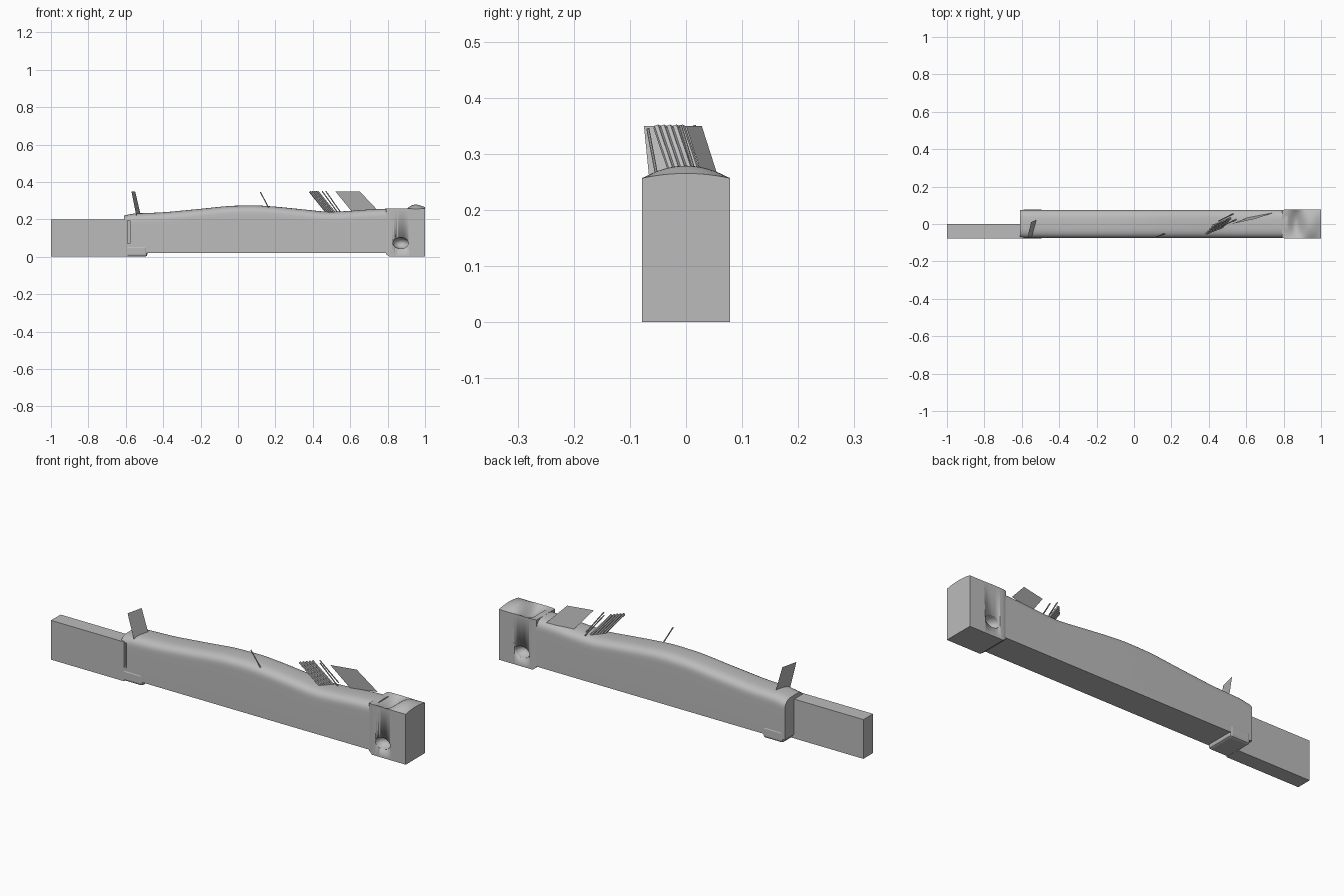
import bpy, bmesh, math
from mathutils import Vector

cube = bpy.data.objects.get("Cube")
if cube:
    bpy.data.objects.remove(cube)

grey = bpy.data.materials.new("plain grey")
grey.use_nodes = True
tone = (0.5, 0.5, 0.5, 1)
grey.diffuse_color = tone
grey.node_tree.nodes["Principled BSDF"].inputs["Base Color"].default_value = tone


def finish(name, bm, smooth=False):
    bmesh.ops.recalc_face_normals(bm, faces=bm.faces)
    mesh = bpy.data.meshes.new(name)
    bm.to_mesh(mesh)
    bm.free()
    mesh.materials.append(grey)
    ob = bpy.data.objects.new(name, mesh)
    bpy.context.collection.objects.link(ob)
    if smooth:
        bpy.ops.object.select_all(action='DESELECT')
        ob.select_set(True)
        bpy.context.view_layer.objects.active = ob
        bpy.ops.object.shade_smooth_by_angle(angle=math.radians(35))
    return ob


def box(name, lo, hi, bevel=0):
    bm = bmesh.new()
    bmesh.ops.create_cube(bm, size=1)
    for v in bm.verts:
        v.co = Vector([l + (h - l) * (c + 0.5) for l, h, c in zip(lo, hi, v.co)])
    if bevel:
        bmesh.ops.bevel(bm, geom=bm.edges[:], offset=bevel, segments=2,
                        affect='EDGES', profile=0.5)
    return finish(name, bm)


def rod(name, a, b, radius, sides=24):
    a, b = Vector(a), Vector(b)
    bm = bmesh.new()
    bmesh.ops.create_cone(bm, cap_ends=True, segments=sides, radius1=radius,
                          radius2=radius, depth=(b - a).length)
    turn = (b - a).to_track_quat('Z', 'Y').to_matrix()
    for v in bm.verts:
        v.co = turn @ v.co + (a + b) / 2
    return finish(name, bm)


def plate(name, corners, thick):
    # Four-cornered sheet with thickness
    bm = bmesh.new()
    bm.faces.new([bm.verts.new(c) for c in corners])
    bmesh.ops.solidify(bm, geom=bm.faces[:], thickness=thick)
    return finish(name, bm)


def loft(name, rings):
    bm = bmesh.new()
    rings = [[bm.verts.new(p) for p in ring] for ring in rings]
    for r, s in zip(rings, rings[1:]):
        for i in range(len(r)):
            j = (i + 1) % len(r)
            bm.faces.new((r[i], r[j], s[j], s[i]))
    bm.faces.new(rings[0])
    bm.faces.new(rings[-1])
    return finish(name, bm, True)


def cut(target, cutter):
    cutter.hide_render = True
    cutter.hide_viewport = True
    cutter.display_type = 'WIRE'
    mod = target.modifiers.new("cut", 'BOOLEAN')
    mod.operation = 'DIFFERENCE'
    mod.solver = 'EXACT'
    mod.object = cutter


# Mounting tab with four through holes
tab = box("mounting_tab", (-1, -0.077, 0), (-0.59, 0, 0.2))
for x, z in ((-0.93, 0.075), (-0.865, 0.15), (-0.755, 0.15), (-0.69, 0.075)):
    cut(tab, rod("tab_hole_cutter", (x, -0.2, z), (x, 0.2, z), 0.028, 32))

# Main beam: rounded back following a curved top line
TOP = [(-0.61, 0.215), (-0.59, 0.23), (-0.4, 0.237), (-0.2, 0.256), (-0.05, 0.272),
       (0.1, 0.275), (0.2, 0.268), (0.35, 0.253), (0.48, 0.239), (0.6, 0.245),
       (0.7, 0.253), (0.82, 0.258)]


def top_height(x):
    for (x0, z0), (x1, z1) in zip(TOP, TOP[1:]):
        if x <= x1:
            t = (x - x0) / (x1 - x0)
            return z0 + (z1 - z0) * t
    return TOP[-1][1]


def smooth_top(x):
    span = [top_height(min(max(x + d * 0.01, -0.61), 0.82)) for d in range(-4, 5)]
    return sum(span) / len(span)


def beam_ring(x):
    top, w, h = smooth_top(x), 0.075, 0.055
    ring = [(x, w, 0.02)]
    for i in range(21):
        a = math.pi * i / 20
        c, s = math.cos(a), max(math.sin(a), 0)
        ring.append((x, math.copysign(w * abs(c) ** 0.65, c), top - h + h * s ** 0.65))
    return ring + [(x, -w, 0.02)]


beam = loft("main_beam", [beam_ring(-0.61 + 1.43 * i / 70) for i in range(71)])
cut(beam, box("slot_cutter", (-0.597, -0.1, 0.07), (-0.577, -0.06, 0.195)))

# Foot under the tab end of the beam
box("foot_block", (-0.6, -0.077, 0), (-0.485, 0.077, 0.06), 0.012)


# Head block with a sculpted top
def head_top(x, y):
    arch = 1 - (y / 0.077) ** 2
    mound = 0.022 * arch * math.exp(-((x - 0.95) / 0.05) ** 2)
    dip = 0.03 * arch * math.exp(-((x - 0.865) / 0.035) ** 2)
    return 0.257 + mound - dip


def head_ring(x):
    ease = max(0, (0.81 - x) / 0.02)
    w = 0.078 - 0.004 * ease
    low = 0.015 * ease
    ys = [w * (1 - i / 8) for i in range(17)]
    return [(x, w, low)] + [(x, y, head_top(x, y)) for y in ys] + [(x, -w, low)]


head = loft("head_block", [head_ring(0.79 + 0.21 * i / 21) for i in range(22)])
cut(head, rod("end_hole_cutter", (0.9, 0, 0.147), (1.1, 0, 0.147), 0.028))
for side in (-1, 1):
    bm = bmesh.new()
    bmesh.ops.create_uvsphere(bm, u_segments=24, v_segments=12, radius=1)
    for v in bm.verts:
        v.co = Vector((0.87 + 0.042 * v.co.x, side * 0.078 + 0.045 * v.co.y,
                       0.073 + 0.03 * v.co.z))
    cut(head, finish("side_pocket_cutter", bm, True))

# Upright fin at the tab end
plate("end_fin", [(-0.57, -0.075, 0.35), (-0.55, 0.01, 0.35),
                  (-0.515, 0.025, 0.2), (-0.54, -0.06, 0.2)], 0.012)

# Slanted sheet near the head
plate("slanted_sheet", [(0.52, 0.0, 0.35), (0.65, 0.028, 0.35),
                        (0.745, 0.06, 0.25), (0.61, 0.035, 0.24)], 0.006)

# Bundle of slanted strips
for i in range(5):
    x, y = 0.385 + 0.01 * i, -0.052 + 0.011 * i
    rod("strip", (x, y, 0.348), (x + 0.095, y + 0.04, 0.23), 0.0065, 6)

# Thin loose rods
for a, b in (((0.12, -0.068, 0.345), (0.17, -0.05, 0.25)),
             ((0.45, 0.015, 0.35), (0.53, 0.055, 0.24)),
             ((0.47, -0.01, 0.35), (0.55, 0.025, 0.235))):
    rod("thin_rod", a, b, 0.003, 8)
